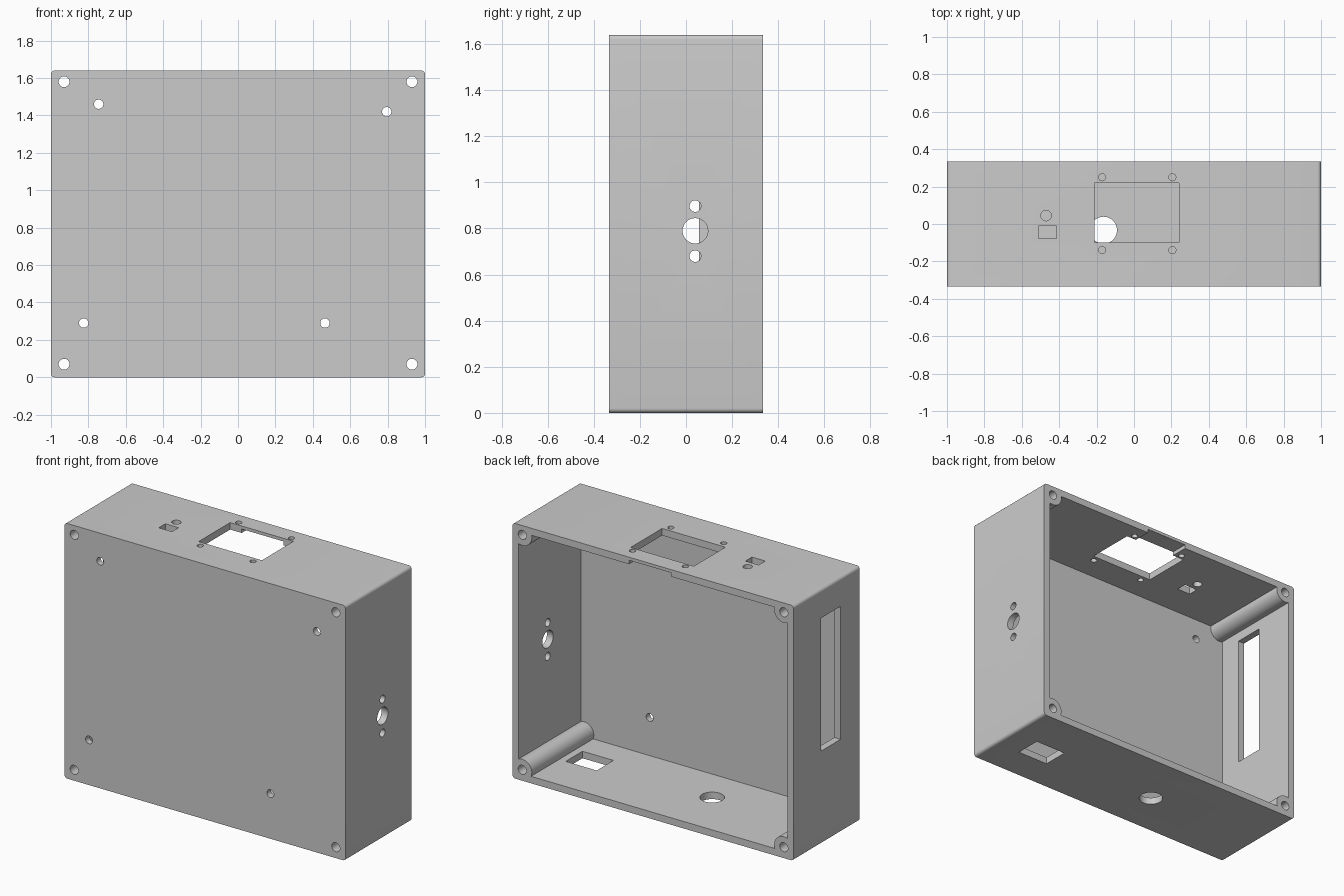
import bpy, bmesh, math
from mathutils import Matrix, Vector

if "Cube" in bpy.data.objects:
    bpy.data.objects.remove(bpy.data.objects["Cube"])

W, D, H = 1.0, 0.335, 1.64      # half width, half depth, height
T = 0.045                       # wall thickness
FRONT = 0.04                    # front plate thickness
CORNERS = [(x, z) for x in (-0.93, 0.93) for z in (0.07, 1.58)]


def make(name, bm):
    bmesh.ops.recalc_face_normals(bm, faces=bm.faces)
    mesh = bpy.data.meshes.new(name)
    bm.to_mesh(mesh)
    bm.free()
    obj = bpy.data.objects.new(name, mesh)
    bpy.context.collection.objects.link(obj)
    return obj


def box(name, x0, x1, y0, y1, z0, z1, fillet=0):
    bm = bmesh.new()
    bmesh.ops.create_cube(bm, size=1)
    for v in bm.verts:
        v.co = Vector((x0 if v.co.x < 0 else x1,
                       y0 if v.co.y < 0 else y1,
                       z0 if v.co.z < 0 else z1))
    if fillet:                  # round only the edges that run front to back
        edges = [e for e in bm.edges
                 if abs(e.verts[0].co.y - e.verts[1].co.y) > 0.1]
        bmesh.ops.bevel(bm, geom=edges, offset=fillet, segments=5,
                        profile=0.5, affect='EDGES')
    return make(name, bm)


def rod(name, axis, center, r, length, seg=32):
    turn = {'X': Matrix.Rotation(math.pi / 2, 4, 'Y'),
            'Y': Matrix.Rotation(math.pi / 2, 4, 'X'),
            'Z': Matrix.Identity(4)}[axis]
    bm = bmesh.new()
    bmesh.ops.create_cone(bm, cap_ends=True, segments=seg, radius1=r,
                          radius2=r, depth=length,
                          matrix=Matrix.Translation(center) @ turn)
    return make(name, bm)


def cut(target, cutter):
    cutter.hide_render = True
    mod = target.modifiers.new("cut", 'BOOLEAN')
    mod.operation = 'DIFFERENCE'
    mod.solver = 'EXACT'
    mod.object = cutter
    bpy.context.view_layer.objects.active = target
    bpy.ops.object.modifier_apply(modifier=mod.name)
    bpy.data.objects.remove(cutter, do_unlink=True)


# Outer shell, open at the back
case = box("enclosure", -W, W, -D, D, 0, H, 0.02)

# Cavity, leaving round screw posts in the corners
cavity = box("cavity", -W + T, W - T, -D + FRONT, D + 0.1, T, H - T)
for x, z in CORNERS:
    cut(cavity, rod("post", 'Y', (x, 0, z), 0.068, 2, 48))
cut(case, cavity)

# Front plate: corner screw holes and mounting holes
for x, z in CORNERS:
    cut(case, rod("screw_hole", 'Y', (x, 0, z), 0.029, 2))
for x, z in [(-0.745, 1.46), (0.795, 1.42), (-0.825, 0.29), (0.465, 0.29)]:
    cut(case, rod("mount_hole", 'Y', (x, -D, z), 0.025, 0.2))

# Right wall: connector hole with two screw holes
for z, r in [(0.79, 0.055), (0.897, 0.025), (0.68, 0.025)]:
    cut(case, rod("side_hole", 'X', (W, 0.04, z), r, 0.3))

# Left wall: tall slot
cut(case, box("slot", -W - 0.1, -W + 0.1, -0.142, 0.057, 0.60, 1.455))

# Top wall: display window, its screw holes, button and switch openings
cut(case, box("window", -0.21, 0.24, -0.10, 0.22, H - 0.1, H + 0.1))
for x in (-0.17, 0.205):
    for y in (-0.14, 0.25):
        cut(case, rod("window_screw", 'Z', (x, y, H), 0.019, 0.2, 24))
cut(case, rod("button_hole", 'Z', (-0.47, 0.045, H), 0.028, 0.2))
cut(case, box("switch_hole", -0.51, -0.415, -0.077, -0.01, H - 0.1, H + 0.1))
# Cable relief under the top wall, from the window to the rear rim
cut(case, box("relief", -0.128, 0.17, 0.20, D + 0.1, H - 0.1, H - 0.02))

# Bottom wall: socket opening and round cable hole
cut(case, box("socket", 0.60, 0.82, -0.12, 0.05, -0.1, 0.1))
cut(case, rod("cable_hole", 'Z', (-0.163, -0.033, 0), 0.072, 0.3, 48))

# Grey plastic
mat = bpy.data.materials.new("grey plastic")
mat.diffuse_color = (0.6, 0.6, 0.6, 1)
mat.use_nodes = True
mat.node_tree.nodes["Principled BSDF"].inputs["Base Color"].default_value = mat.diffuse_color
case.data.materials.clear()
case.data.materials.append(mat)
for p in case.data.polygons:
    p.material_index = 0

bpy.ops.object.select_all(action='DESELECT')
case.select_set(True)
bpy.context.view_layer.objects.active = case
bpy.ops.object.shade_smooth_by_angle(angle=math.radians(30))
